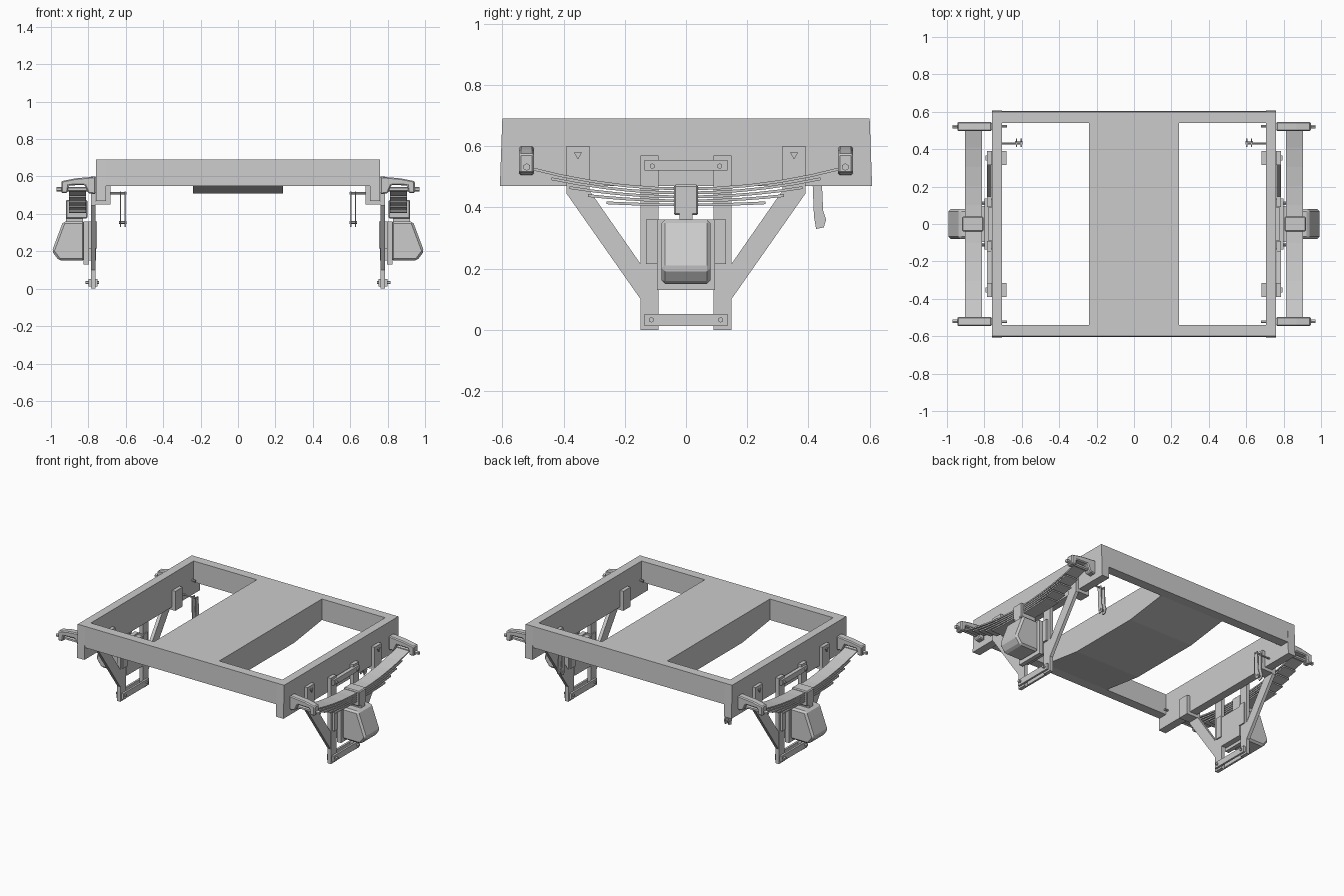
import bpy, bmesh, math
from mathutils import Vector

if "Cube" in bpy.data.objects:
    bpy.data.objects.remove(bpy.data.objects["Cube"])


def prism(name, pts, axis, a, b, mirror="X", bevel=0.0):
    """Extrude a 2D profile along an axis from a to b, mirrored about the world centre."""
    def place(p, t):
        u, v = p
        return {"X": (t, u, v), "Y": (u, t, v), "Z": (u, v, t)}[axis]
    bm = bmesh.new()
    lo = [bm.verts.new(place(p, a)) for p in pts]
    hi = [bm.verts.new(place(p, b)) for p in pts]
    bm.faces.new(lo)
    bm.faces.new(hi)
    n = len(pts)
    for i in range(n):
        j = (i + 1) % n
        bm.faces.new((lo[i], lo[j], hi[j], hi[i]))
    bmesh.ops.recalc_face_normals(bm, faces=bm.faces)
    mesh = bpy.data.meshes.new(name)
    bm.to_mesh(mesh)
    bm.free()
    ob = bpy.data.objects.new(name, mesh)
    bpy.context.collection.objects.link(ob)
    if bevel:
        m = ob.modifiers.new("bevel", "BEVEL")
        m.width = bevel
        m.segments = 1
    if mirror:
        m = ob.modifiers.new("mirror", "MIRROR")
        m.use_axis = ("X" in mirror, "Y" in mirror, False)
        m.use_mirror_merge = False
    return ob


def box(name, x, y, z, mirror="X", bevel=0.0):
    pts = [(y[0], z[0]), (y[1], z[0]), (y[1], z[1]), (y[0], z[1])]
    return prism(name, pts, "X", x[0], x[1], mirror, bevel)


def pin(name, x0, x1, y, z, r, sides=6, mirror="XY"):
    pts = [(y + r * math.sin(2 * math.pi * i / sides + math.pi),
            z + r * math.cos(2 * math.pi * i / sides + math.pi)) for i in range(sides)]
    return prism(name, pts, "X", x0, x1, mirror)


# Underframe: deep side beams, shallower end beams, dropped centre bolster
prism("side_beam", [(-.608, .47), (.608, .47), (.60, .69), (-.60, .69)], "X", .705, .76)
prism("end_beam", [(.54, .55), (.603, .55), (.60, .69), (.54, .69)], "X", -.705, .705, "Y")
prism("centre_bolster", [(-.54, .55), (-.25, .51), (.25, .51), (.54, .55),
                         (.54, .69), (-.54, .69)], "X", -.24, .24, None)

# Axle guard: vertical legs, diagonal stays with bolting tabs, ties
prism("guard_leg", [(.09, .0), (.148, .0), (.148, .57), (.09, .57)], "X", .763, .787, "XY")
prism("guard_stay", [(.148, .10), (.39, .445), (.39, .60), (.315, .60),
                     (.315, .455), (.148, .215)], "X", .763, .785, "XY")
box("guard_top_tie", (.775, .80), (-.135, .135), (.52, .555))
box("guard_bottom_tie_outer", (.787, .80), (-.135, .135), (.012, .052))
box("guard_bottom_tie_inner", (.75, .763), (-.135, .135), (.012, .052))
box("guard_inner_clip", (.682, .705), (.315, .39), (.45, .58), "XY")
box("guard_clip_foot", (.682, .785), (.315, .39), (.45, .47), "XY")
pin("stay_bolt", .78, .793, .353, .572, .015, 3)
pin("bottom_tie_bolt", .742, .815, .113, .033, .009)
pin("top_tie_bolt", .795, .81, .11, .535, .009)

# Axle box with back collar and side guide
prism("axle_box", [(.82, .15), (.957, .15), (.995, .20), (.935, .36), (.82, .36)],
      "Y", -.08, .08, "X", .012)
box("axle_box_collar", (.797, .825), (-.095, .095), (.13, .36))
box("axle_box_guide", (.755, .80), (.085, .13), (.215, .36), "XY")
box("axle_box_back", (.76, .80), (-.085, .085), (.15, .35))
box("spring_seat", (.83, .92), (-.022, .022), (.345, .385))

# Leaf spring: five curved leaves shortening downward, held by a buckle
leaves = [(.51, .460, .26), (.44, .447, .24), (.38, .434, .21), (.32, .421, .17), (.26, .408, .10)]
for i, (half, zc, k) in enumerate(leaves):
    ys = [half * (t / 5 - 1) for t in range(11)]
    low = [(y, zc + k * y * y - .004) for y in ys]
    top = [(y, zc + k * y * y + .005) for y in reversed(ys)]
    prism(f"spring_leaf_{i + 1}", low + top, "X", .812, .903)
box("spring_buckle", (.805, .92), (-.04, .04), (.375, .475), "X", .006)

# Spring hangers hooked over the leaf ends
prism("spring_hanger", [(.76, .60), (.87, .59), (.945, .575), (.945, .512), (.912, .512),
                        (.905, .552), (.82, .555), (.80, .51), (.76, .505)],
      "Y", .497, .545, "XY", .006)
pin("hanger_pin", .80, .97, .52, .532, .012)
pin("hanger_bolt", .68, .77, .523, .57, .007)

# Small hanging straps behind the side beams
for x in (.60, .626):
    prism("brake_hanger_strap", [(.412, .52), (.442, .52), (.448, .39), (.458, .36),
                                 (.450, .335), (.425, .33), (.418, .37)], "X", x, x + .006)
pin("brake_hanger_rod", .595, .705, .43, .51, .006, 6, "X")
pin("brake_hanger_pin", .597, .635, .436, .355, .008, 6, "X")
